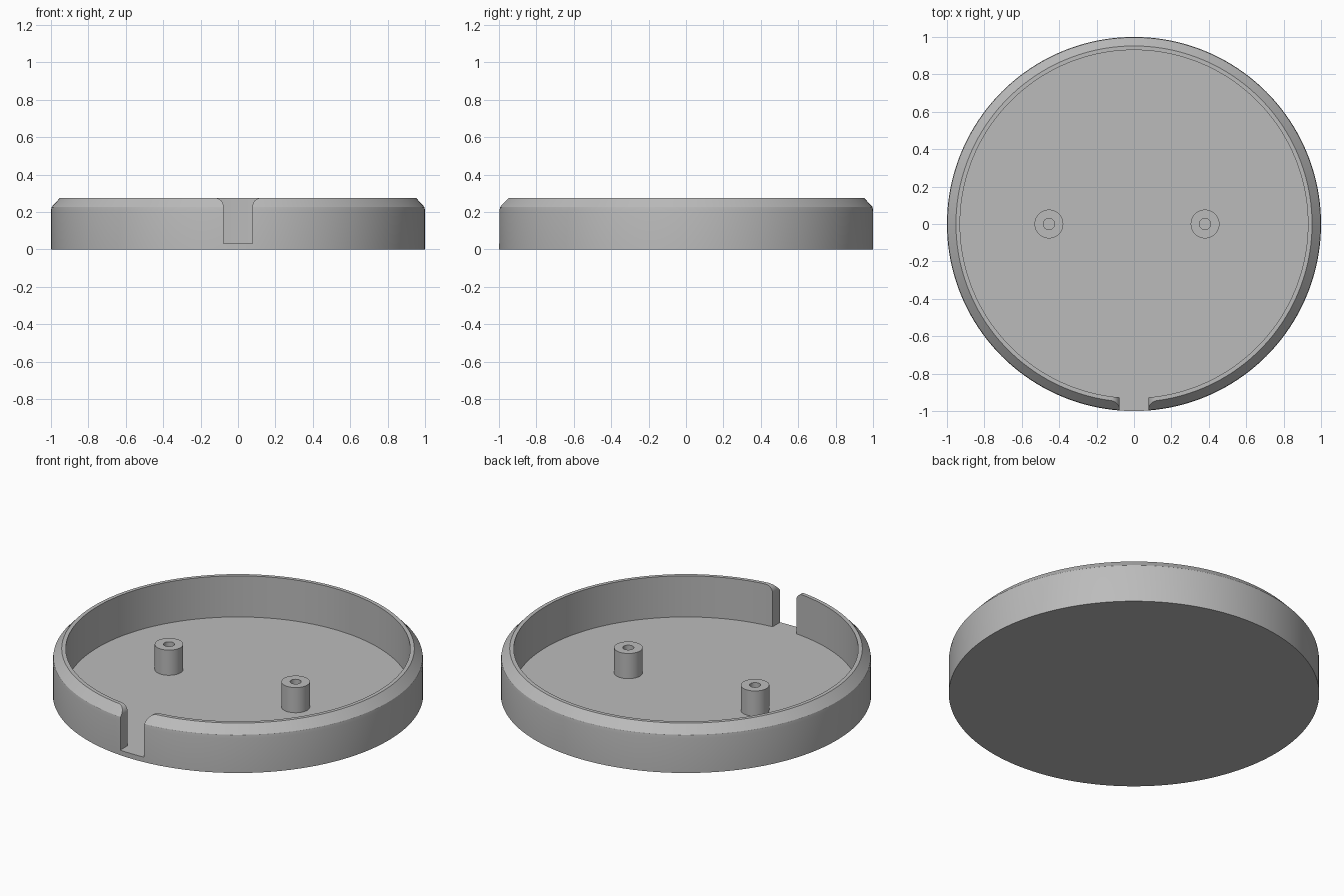
import bpy, bmesh, math

old = bpy.data.objects.get("Cube")
if old:
    bpy.data.objects.remove(old, do_unlink=True)

grey = bpy.data.materials.new("plain grey")
grey.use_nodes = True
colour = (0.5, 0.5, 0.5, 1)
grey.diffuse_color = colour
grey.node_tree.nodes["Principled BSDF"].inputs["Base Color"].default_value = colour

FLOOR, TOP = 0.03, 0.275


def add_object(name, bm):
    bmesh.ops.remove_doubles(bm, verts=bm.verts, dist=1e-5)
    bmesh.ops.recalc_face_normals(bm, faces=bm.faces)
    mesh = bpy.data.meshes.new(name)
    bm.to_mesh(mesh)
    bm.free()
    mesh.materials.append(grey)
    ob = bpy.data.objects.new(name, mesh)
    bpy.context.collection.objects.link(ob)
    return ob


def lathe(name, profile, steps):
    """Spin an (r, z) profile about the z axis."""
    bm = bmesh.new()
    verts = [bm.verts.new((r, 0, z)) for r, z in profile]
    edges = [bm.edges.new(pair) for pair in zip(verts, verts[1:])]
    bmesh.ops.spin(bm, geom=verts + edges, cent=(0, 0, 0), axis=(0, 0, 1),
                   angle=math.tau, steps=steps, use_merge=True)
    return add_object(name, bm)


def smooth(ob):
    bpy.ops.object.select_all(action='DESELECT')
    ob.select_set(True)
    bpy.context.view_layer.objects.active = ob
    bpy.ops.object.shade_smooth_by_angle(angle=math.radians(25))


# Round tray with a chamfered rim
tray = lathe("tray", [(0, 0), (1, 0), (1, 0.205), (0.997, 0.226), (0.952, TOP),
                      (0.93, TOP), (0.93, FLOOR), (0, FLOOR)], 160)

# Cable slot cutter: straight sides flaring out in a fillet at the rim
half, fillet = 0.078, 0.045
side = [(half, FLOOR)]
for i in range(9):
    a = math.radians(90 * i / 8)
    side.append((half + fillet * (1 - math.cos(a)), TOP - fillet + fillet * math.sin(a)))
side.append((half + fillet, TOP + 0.1))
outline = side + [(-x, z) for x, z in reversed(side)]
bm = bmesh.new()
face = bm.faces.new([bm.verts.new((x, -1.1, z)) for x, z in outline])
ext = bmesh.ops.extrude_face_region(bm, geom=[face])
bmesh.ops.translate(bm, vec=(0, 0.3, 0),
                    verts=[v for v in ext["geom"] if isinstance(v, bmesh.types.BMVert)])
cutter = add_object("slot_cutter", bm)
cutter.hide_render = True

# Cut the slot, then discard the cutter
cut = tray.modifiers.new("slot", 'BOOLEAN')
cut.operation, cut.solver, cut.object = 'DIFFERENCE', 'EXACT', cutter
bpy.context.view_layer.objects.active = tray
bpy.ops.object.modifier_apply(modifier="slot")
bpy.data.objects.remove(cutter, do_unlink=True)
smooth(tray)

# Two hollow screw posts
for name, x in (("right_post", -0.455), ("left_post", 0.38)):
    post = lathe(name, [(0.077, FLOOR), (0.077, 0.18), (0.03, 0.18), (0.03, FLOOR)], 40)
    post.location.x = x
    smooth(post)
